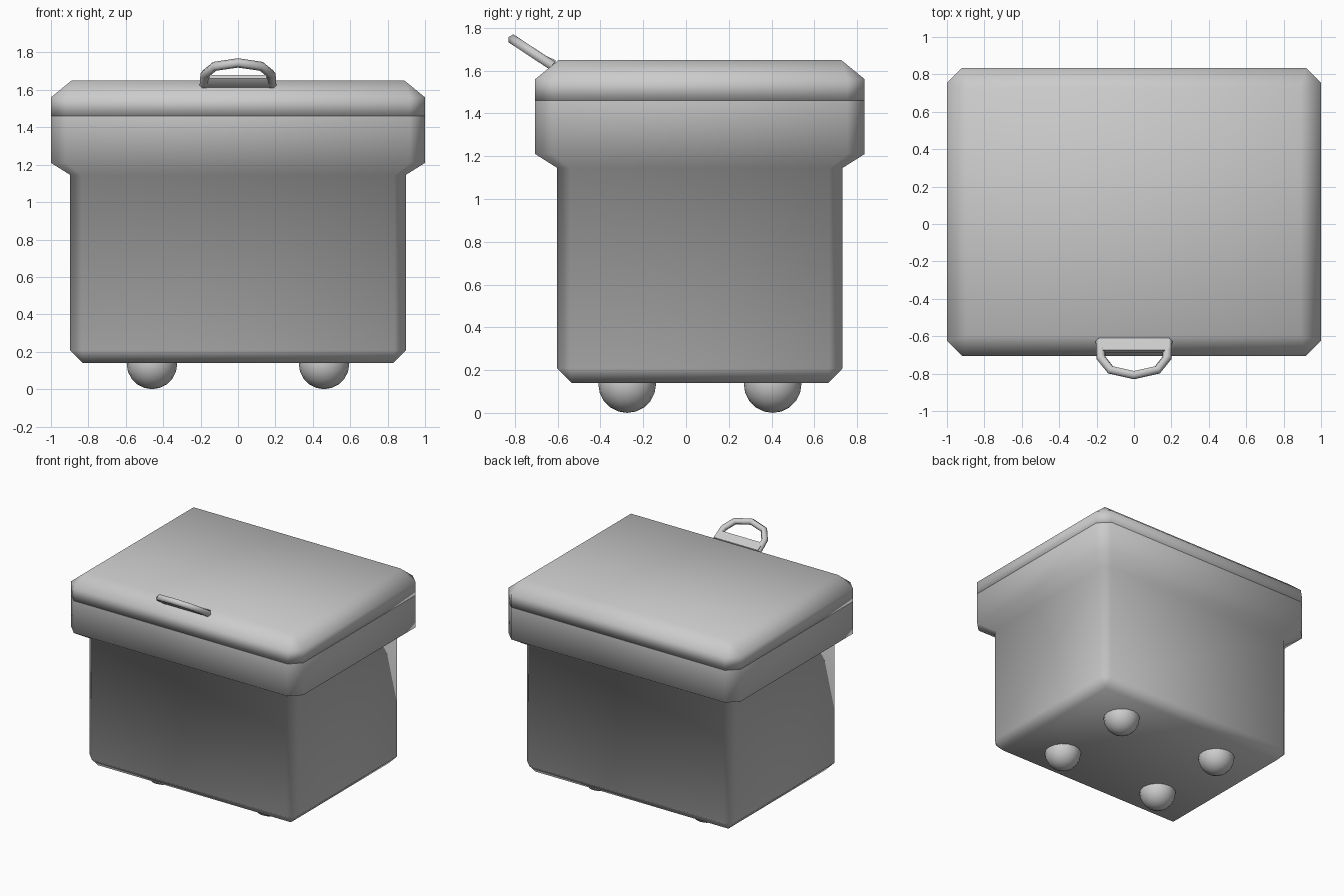
import bpy, bmesh, math

if "Cube" in bpy.data.objects:
    bpy.data.objects.remove(bpy.data.objects["Cube"])

YC = 0.065  # the box is set back a little because the handle sticks out in front


def finish(name, bm, angle):
    bmesh.ops.remove_doubles(bm, verts=bm.verts, dist=0.0005)
    bmesh.ops.recalc_face_normals(bm, faces=bm.faces)
    mesh = bpy.data.meshes.new(name)
    bm.to_mesh(mesh)
    bm.free()
    mesh.shade_smooth()
    mesh.set_sharp_from_angle(angle=math.radians(angle))
    obj = bpy.data.objects.new(name, mesh)
    bpy.context.collection.objects.link(obj)
    return obj


def loft(name, rings, angle):
    """Stack of corner-cut rectangles: (half x, half y, z, corner cut)."""
    bm = bmesh.new()
    loops = []
    for x, y, z, c in rings:
        pts = [(x - c, -y), (x, c - y), (x, y - c), (x - c, y),
               (c - x, y), (-x, y - c), (-x, c - y), (c - x, -y)]
        loops.append([bm.verts.new((px, py + YC, z)) for px, py in pts])
    for a, b in zip(loops, loops[1:]):
        for i in range(8):
            j = (i + 1) % 8
            bm.faces.new((a[i], a[j], b[j], b[i]))
    bm.faces.new(loops[0][::-1])
    bm.faces.new(loops[-1])
    return finish(name, bm, angle)


# Box body with a flared rim
loft("box_body", [(0.83, 0.60, 0.14, 0), (0.897, 0.667, 0.208, 0.06),
                  (0.897, 0.667, 1.145, 0.06), (1.0, 0.77, 1.21, 0.08),
                  (1.0, 0.77, 1.46, 0.08)], 60)

# Lid with bevelled top
loft("lid", [(1.0, 0.77, 1.461, 0.08), (1.0, 0.77, 1.56, 0.08),
             (0.89, 0.66, 1.65, 0)], 120)

# Round feet
for i, (x, y) in enumerate([(sx * 0.46, y) for sx in (-1, 1) for y in (-0.275, 0.405)]):
    bm = bmesh.new()
    bmesh.ops.create_uvsphere(bm, u_segments=16, v_segments=10, radius=0.135)
    bmesh.ops.translate(bm, verts=bm.verts, vec=(x, y, 0.135))
    finish(f"foot_{i + 1}", bm, 60)


# Tilted handle loop
half = [(0.18, -0.625), (0.177, -0.715), (0.125, -0.78), (0, -0.808)]
path = half + [(-x, y) for x, y in half[-2::-1]]
curve = bpy.data.curves.new("handle", "CURVE")
curve.dimensions = "3D"
curve.bevel_depth = 0.025
curve.bevel_resolution = 1
curve.use_fill_caps = True
spline = curve.splines.new("POLY")
spline.points.add(len(path) - 1)
for p, (x, y) in zip(spline.points, path):
    p.co = (x, y, 1.64 + (-0.65 - y) * 0.66, 1)
spline.use_smooth = True
bpy.context.collection.objects.link(bpy.data.objects.new("handle", curve))

# Bar joining the handle to the lid edge: side profile swept across
bm = bmesh.new()
profile = [(-0.61, 1.60), (-0.668, 1.625), (-0.69, 1.66), (-0.675, 1.68), (-0.61, 1.648)]
ends = [[bm.verts.new((x * w, y, z)) for y, z in profile] for x, w in ((-1, 0.19), (1, 0.19))]
for i in range(5):
    j = (i + 1) % 5
    bm.faces.new((ends[0][i], ends[0][j], ends[1][j], ends[1][i]))
bm.faces.new(ends[0])
bm.faces.new(ends[1])
finish("handle_base", bm, 50)
